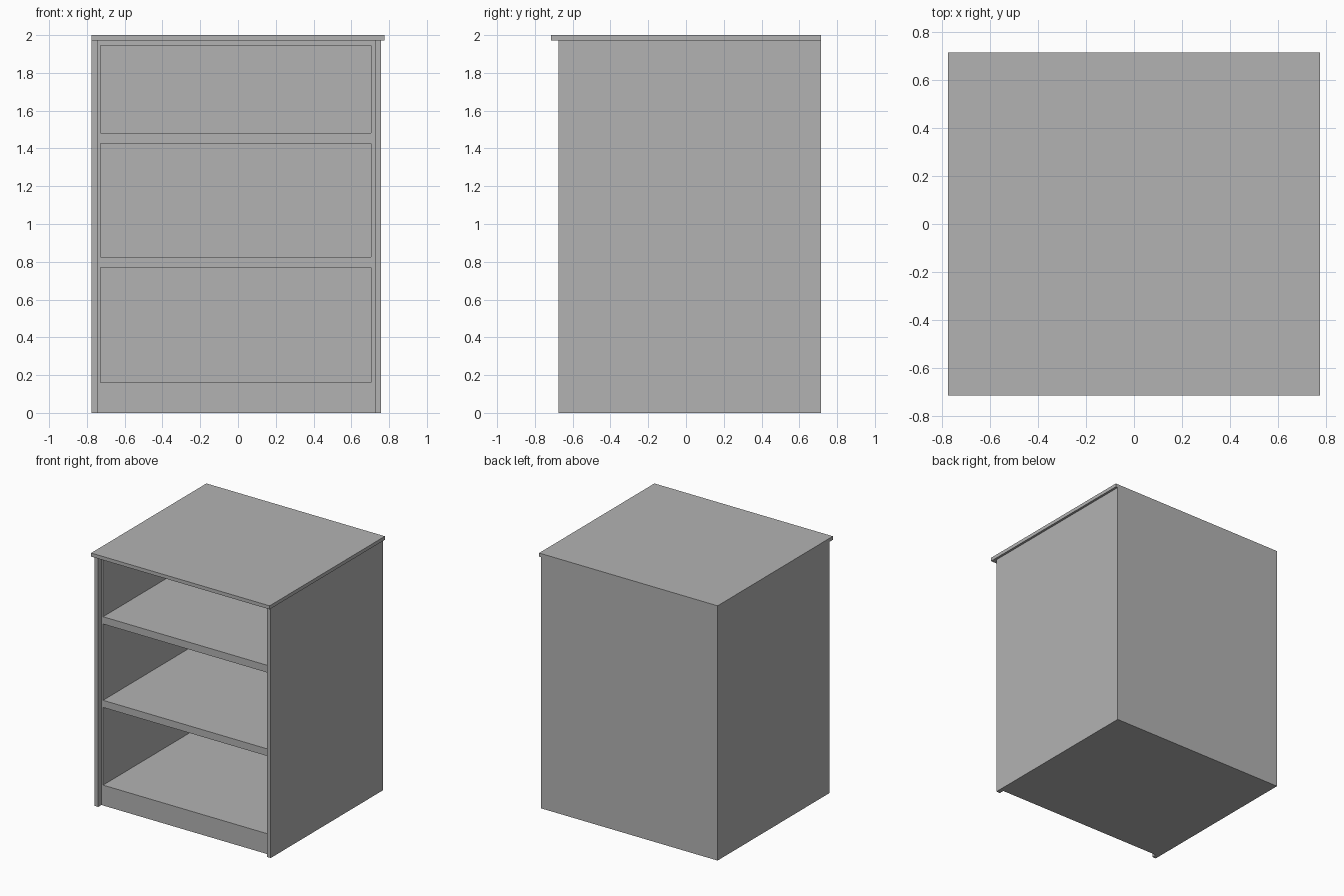
import bpy

cube = bpy.data.objects.get("Cube")
if cube:
    bpy.data.objects.remove(cube, do_unlink=True)

grey = bpy.data.materials.new("plain_grey")
grey.use_nodes = True
colour = (0.45, 0.45, 0.45, 1)
grey.diffuse_color = colour
grey.node_tree.nodes["Principled BSDF"].inputs["Base Color"].default_value = colour


def board(name, x, y, z):
    """Box between the given (low, high) limits on each axis."""
    bpy.ops.mesh.primitive_cube_add(size=1, location=[sum(r) / 2 for r in (x, y, z)])
    obj = bpy.context.object
    obj.name = name
    obj.scale = [r[1] - r[0] for r in (x, y, z)]
    bpy.ops.object.transform_apply(location=False, rotation=False, scale=True)
    obj.data.materials.append(grey)
    return obj


BACK = 0.715
OUTER = (-0.775, 0.757)      # outside faces of the side panels
INNER = (-0.742, 0.724)      # inside faces of the side panels
OPENING = (-0.727, 0.705)    # clear width of the compartments
TOP = 1.972
depth = (-0.635, BACK)       # recessed carcass
panel_depth = (-0.675, BACK)

# Overhanging top and the two outer side panels
board("top_slab", (-0.775, 0.775), (-0.715, BACK), (TOP, 2))
board("right_side_panel", (OUTER[0], INNER[0]), panel_depth, (0, TOP))
board("left_side_panel", (INNER[1], OUTER[1]), panel_depth, (0, TOP))

# Carcass liners and back
board("right_liner", (INNER[0], OPENING[0]), depth, (0, TOP))
board("left_liner", (OPENING[1], INNER[1]), depth, (0, TOP))
board("back_panel", OPENING, (0.69, BACK), (0, TOP))

# Plinth, shelves and top rail around the three open compartments
levels = {"plinth": (0, 0.16), "lower_shelf": (0.77, 0.826),
          "upper_shelf": (1.425, 1.482), "top_rail": (1.945, TOP)}
for name, height in levels.items():
    board(name, OPENING, (depth[0], 0.69), height)
